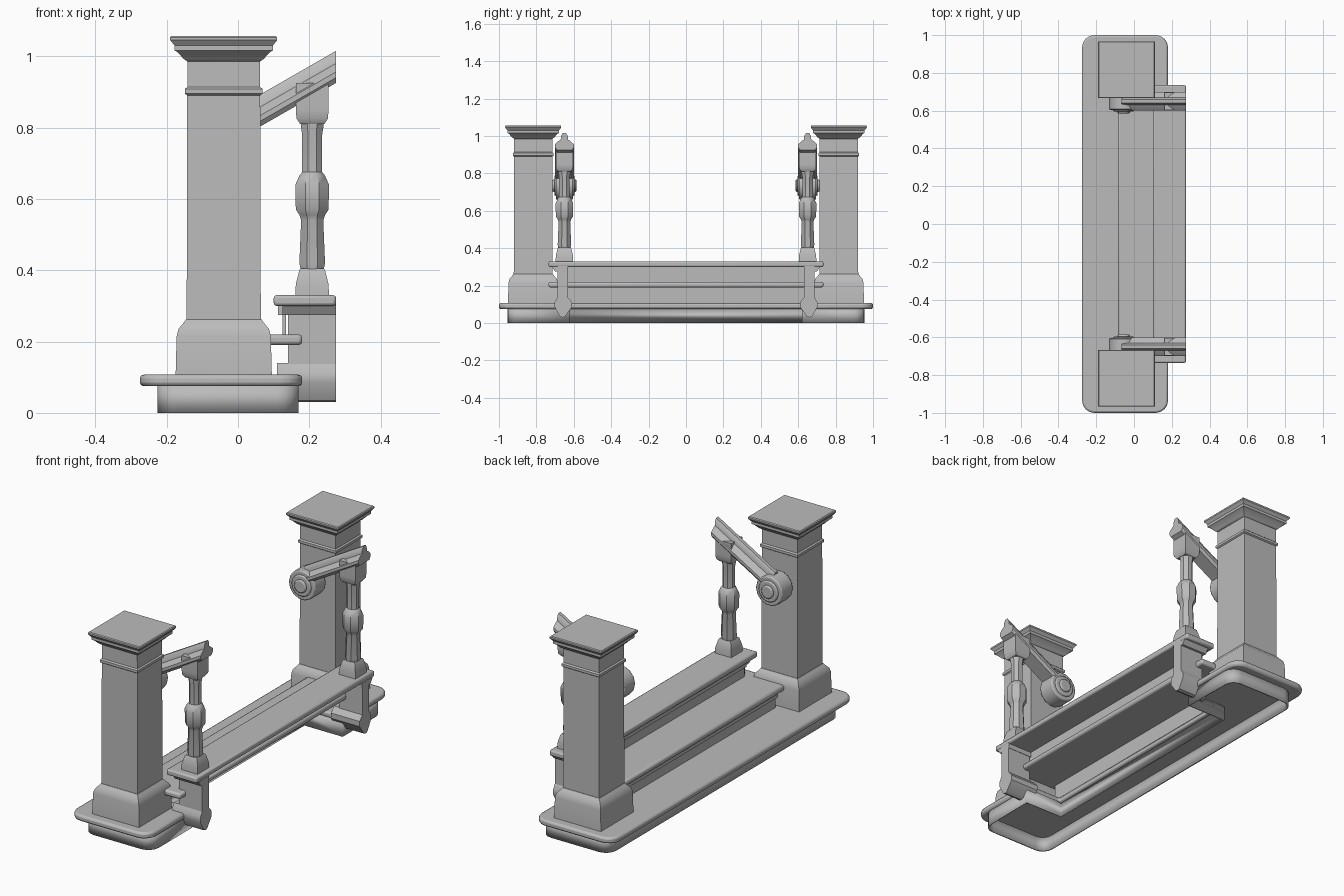
import bpy, bmesh, math
from mathutils import Vector

old = bpy.data.objects.get("Cube")
if old:
    bpy.data.objects.remove(old)

stone = bpy.data.materials.new("grey stone")
stone.use_nodes = True
GREY = (0.5, 0.5, 0.5, 1)
stone.diffuse_color = GREY
stone.node_tree.nodes["Principled BSDF"].inputs["Base Color"].default_value = GREY


def finish(name, bm, bevel=0, angle=35):
    bmesh.ops.recalc_face_normals(bm, faces=bm.faces)
    mesh = bpy.data.meshes.new(name)
    bm.to_mesh(mesh)
    bm.free()
    mesh.materials.append(stone)
    obj = bpy.data.objects.new(name, mesh)
    bpy.context.collection.objects.link(obj)
    bpy.ops.object.select_all(action='DESELECT')
    obj.select_set(True)
    bpy.context.view_layer.objects.active = obj
    bpy.ops.object.shade_smooth_by_angle(angle=math.radians(angle))
    if bevel:
        mod = obj.modifiers.new("soft edge", 'BEVEL')
        mod.width, mod.segments = bevel, 2
        mod.limit_method, mod.angle_limit = 'ANGLE', math.radians(50)
    return obj


def prism(name, outline, axis, a, b, caps=True, shear=0, bevel=0):
    """Extrude a 2D outline along an axis; shear raises z along x."""
    place = {'x': lambda p, t: (t, p[0], p[1] + shear * (t - b)),
             'y': lambda p, t: (p[0], t, p[1]),
             'z': lambda p, t: (p[0], p[1], t)}[axis]
    bm = bmesh.new()
    ends = [[bm.verts.new(place(p, t)) for p in outline] for t in (a, b)]
    n = len(outline)
    for i in range(n):
        j = (i + 1) % n
        bm.faces.new((ends[0][i], ends[0][j], ends[1][j], ends[1][i]))
    if caps:
        for ring in ends:
            bm.faces.new(ring)
    return finish(name, bm, bevel)


def loft(name, cx, cy, sections, sides=4):
    """Stack regular polygons given as (half width, height)."""
    bm = bmesh.new()
    rings = []
    for half, z in sections:
        r = half / math.cos(math.pi / sides)
        rings.append([bm.verts.new((cx + r * math.cos((i + .5) * math.tau / sides),
                                    cy + r * math.sin((i + .5) * math.tau / sides), z))
                      for i in range(sides)])
    for low, high in zip(rings, rings[1:]):
        for i in range(sides):
            j = (i + 1) % sides
            bm.faces.new((low[i], low[j], high[j], high[i]))
    bm.faces.new(rings[0])
    bm.faces.new(rings[-1])
    return finish(name, bm)


def box(name, x, y, z, bevel=0):
    return prism(name, [(x[0], z[0]), (x[1], z[0]), (x[1], z[1]), (x[0], z[1])],
                 'y', y[0], y[1], bevel=bevel)


def footprint(back, front, end, notch, inner, radius):
    """U-shaped plan with rounded outer corners."""
    pts = []
    for cx, cy, start in ((back + radius, end - radius, 180),
                          (front - radius, end - radius, 90)):
        for k in range(5):
            a = math.radians(start - k * 22.5)
            pts.append((cx + radius * math.cos(a), cy + radius * math.sin(a)))
    pts += [(front, inner), (notch, inner)]
    return pts + [(x, -y) for x, y in reversed(pts)]


def disc(cx, cz, r, n=14):
    return [(cx + r * math.cos(i * math.tau / n), cz + r * math.sin(i * math.tau / n))
            for i in range(n)]


# Bottom step: hollow plinth walls under a rounded slab
plinth = prism("plinth_walls", footprint(-.225, .17, .955, -.05, .62, .06), 'z', 0, .08, caps=False)
shell = plinth.modifiers.new("wall thickness", 'SOLIDIFY')
shell.thickness = .008
prism("bottom_step_slab", footprint(-.275, .18, 1, -.04, .62, .065), 'z', .075, .107, bevel=.01)

# Upper steps: thin risers and treads with rounded nosings
box("middle_riser", (-.055, -.045), (-.66, .66), (.09, .2))
box("middle_tread", (-.085, .18), (-.735, .735), (.19, .22), bevel=.01)
box("middle_nosing_mould", (-.07, -.045), (-.66, .66), (.165, .192))
box("top_riser", (.125, .135), (-.66, .66), (.21, .31))
box("top_tread", (.1, .275), (-.735, .735), (.3, .33), bevel=.008)
box("top_nosing_mould", (.112, .135), (-.66, .66), (.275, .302))

for s, side in ((1, "back"), (-1, "front")):
    # Square pillar with base, neck ring and cap
    cx, cy = -.04, .817 * s
    loft(side + "_pillar_base", cx, cy,
         [(.135, .1), (.132, .215), (.127, .235), (.113, .252), (.106, .262)])
    loft(side + "_pillar_shaft", cx, cy, [(.104, .25), (.102, .995)])
    loft(side + "_pillar_ring", cx, cy, [(.102, .89), (.109, .895), (.109, .908), (.102, .914)])
    loft(side + "_pillar_cap", cx, cy,
         [(.102, .985), (.112, .992), (.13, 1.012), (.138, 1.016), (.138, 1.03),
          (.15, 1.045), (.15, 1.053), (.146, 1.057)])

    # Side stringer with moulded foot, and the moulding below the tread
    def section(pts, c=.66):
        return [(s * (c + y), z) for y, z in pts]
    prism(side + "_stringer", section([(-.028, .1), (.028, .1), (.028, .305), (-.028, .305)]),
          'x', .14, .275)
    prism(side + "_stringer_foot", section([(0, .03), (.014, .035), (.042, .085), (.042, .112),
                                            (.026, .14), (-.026, .14), (-.05, .112), (-.05, .085),
                                            (-.014, .035)]), 'x', .11, .275)
    prism(side + "_tread_mould", section([(-.03, .275), (.04, .275), (.058, .302), (-.03, .302)]),
          'x', .125, .275)

    # Turned baluster between square blocks
    bx, by = .208, .65 * s
    loft(side + "_baluster_foot", bx, by, [(.047, .325), (.046, .36), (.036, .4), (.032, .405)])
    loft(side + "_baluster_shaft", bx, by,
         [(.032, .4), (.036, .42), (.031, .54), (.036, .555), (.046, .57), (.047, .64),
          (.036, .665), (.028, .675), (.028, .78), (.032, .805), (.032, .83)], sides=8)
    loft(side + "_baluster_head", bx, by, [(.034, .81), (.044, .825), (.046, .85), (.046, .925)])

    # Sloping handrail ending in a scroll
    half = [(.04, .925), (.05, .94), (.05, .956), (.033, .972), (.02, .98), (.018, 1.0), (.009, 1.015)]
    prism(side + "_handrail", section(half + [(-y, z) for y, z in reversed(half)], .65),
          'x', -.065, .275, shear=.575)
    for part, r, w in (("scroll", .077, .046), ("scroll_rim", .056, .054), ("scroll_eye", .034, .064)):
        prism(side + "_rail_" + part, disc(-.055, .735, r), 'y', s * (.65 - w), s * (.65 + w), bevel=.006)
